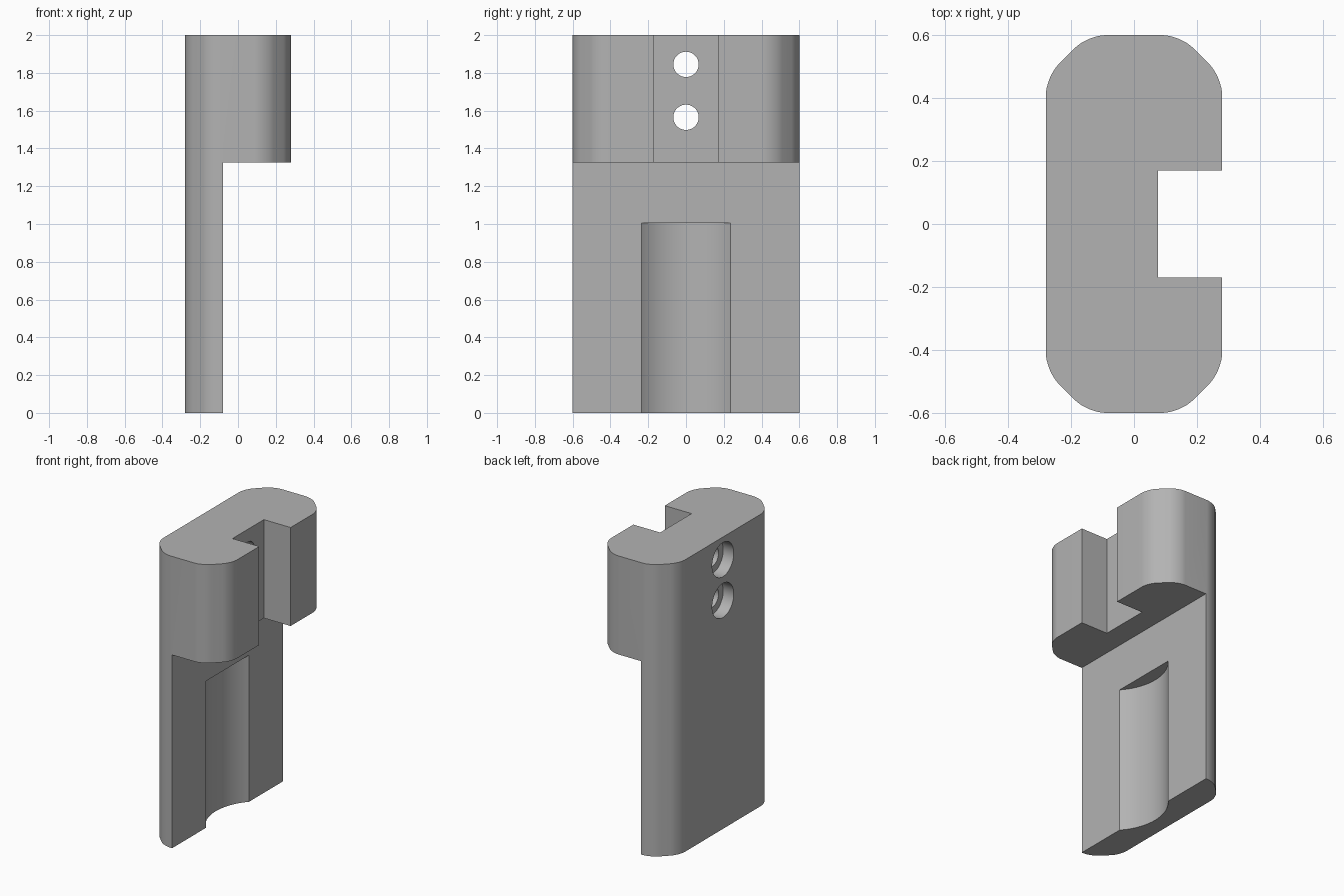
import bpy, bmesh, math
from mathutils import Matrix

if "Cube" in bpy.data.objects:
    bpy.data.objects.remove(bpy.data.objects["Cube"], do_unlink=True)

# Single flat colour
grey = bpy.data.materials.new("plain grey")
grey.use_nodes = True
colour = (0.45, 0.45, 0.45, 1)
grey.diffuse_color = colour
grey.node_tree.nodes["Principled BSDF"].inputs["Base Color"].default_value = colour


def to_object(name, bm):
    bmesh.ops.recalc_face_normals(bm, faces=bm.faces)
    mesh = bpy.data.meshes.new(name)
    bm.to_mesh(mesh)
    bm.free()
    mesh.materials.append(grey)
    obj = bpy.data.objects.new(name, mesh)
    bpy.context.collection.objects.link(obj)
    return obj


def box(name, low, high):
    bm = bmesh.new()
    bmesh.ops.create_cube(bm, size=1)
    for v in bm.verts:
        v.co = [l + (c + 0.5) * (h - l) for c, l, h in zip(v.co, low, high)]
    return to_object(name, bm)


def cylinder(name, radius, length, centre, along_x=False, sides=64):
    bm = bmesh.new()
    turn = Matrix.Rotation(math.pi / 2, 4, 'Y') if along_x else Matrix()
    bmesh.ops.create_cone(bm, cap_ends=True, segments=sides, radius1=radius,
                          radius2=radius, depth=length,
                          matrix=Matrix.Translation(centre) @ turn)
    return to_object(name, bm)


# Body: chamfered column with softened vertical corners
half_x, half_y, chamfer, height = 0.28, 0.6, 0.133, 2.0
outline = []
for sx, sy in ((1, 1), (-1, 1), (-1, -1), (1, -1)):
    corner = [(sx * half_x, sy * (half_y - chamfer)),
              (sx * (half_x - chamfer), sy * half_y)]
    outline += corner if sx * sy > 0 else corner[::-1]
bm = bmesh.new()
base = bm.faces.new([bm.verts.new((x, y, 0)) for x, y in outline])
top = bmesh.ops.extrude_face_region(bm, geom=[base])["geom"]
bmesh.ops.translate(bm, vec=(0, 0, height),
                    verts=[g for g in top if isinstance(g, bmesh.types.BMVert)])
uprights = [e for e in bm.edges if abs(e.verts[0].co.z - e.verts[1].co.z) > 1]
bmesh.ops.bevel(bm, geom=uprights, offset=0.058, offset_type='OFFSET',
                segments=8, profile=0.5, affect='EDGES')
body = to_object("mounting_block", bm)

# Step below the head, slot in the head, and hollow in the lower plate
plate_x, hollow_radius, hollow_depth = -0.08, 0.351, 0.09
cutters = [
    box("step_cutter", (plate_x, -1, -0.5), (1, 1, 1.325)),
    box("slot_cutter", (0.077, -0.17, 1), (1, 0.17, 2.5)),
    cylinder("hollow_cutter", hollow_radius, 2,
             (plate_x + hollow_radius - hollow_depth, 0, 0.005), sides=128),
]
# Two screw holes, counterbored from the flat side
for z in (1.565, 1.845):
    cutters.append(cylinder("screw_hole_cutter", 0.067, 1, (0, 0, z), True))
    cutters.append(cylinder("counterbore_cutter", 0.117, 0.16, (-half_x, 0, z), True))

bpy.context.view_layer.objects.active = body
body.select_set(True)
for cutter in cutters:
    # The hollow must not reach into the head
    cut = body.modifiers.new(cutter.name, 'BOOLEAN')
    cut.operation = 'DIFFERENCE'
    cut.solver = 'EXACT'
    cut.object = cutter
    bpy.ops.object.modifier_apply(modifier=cut.name)
    bpy.data.objects.remove(cutter, do_unlink=True)

bpy.ops.object.select_all(action='DESELECT')
body.select_set(True)
bpy.context.view_layer.objects.active = body
bpy.ops.object.shade_smooth_by_angle(angle=math.radians(25))
